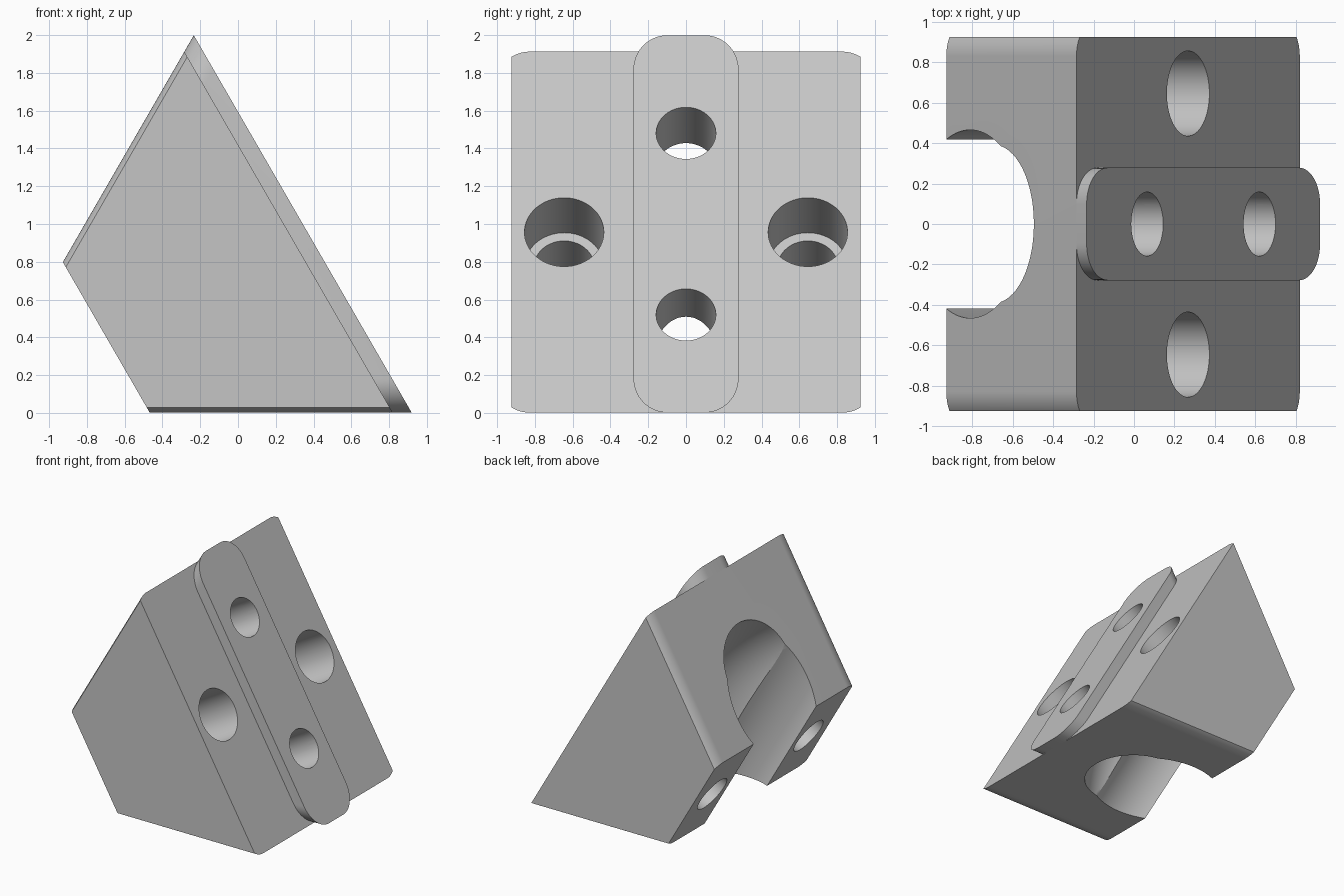
import bpy, bmesh, math
from mathutils import Vector, Matrix

cube = bpy.data.objects.get("Cube")
if cube:
    bpy.data.objects.remove(cube, do_unlink=True)

# Working axes: N is the outward normal of the sloping face, T runs down the slope
N = Vector((math.cos(math.pi / 6), 0, 0.5))
T = Vector((0.5, 0, -math.cos(math.pi / 6)))
MID = -0.695          # block is symmetric about this position on T
BACK, FACE, RIB = -0.404, 0.71, 0.797
FILLET = 0.18

grey = bpy.data.materials.new("light_grey")
grey.use_nodes = True
colour = (0.56, 0.56, 0.56, 1)
grey.diffuse_color = colour
grey.node_tree.nodes["Principled BSDF"].inputs["Base Color"].default_value = colour


def place(n, t, y=0):
    return N * n + T * t + Vector((0, y, 0))


def make_object(name, bm):
    bmesh.ops.recalc_face_normals(bm, faces=bm.faces)
    mesh = bpy.data.meshes.new(name)
    bm.to_mesh(mesh)
    bm.free()
    mesh.materials.append(grey)
    obj = bpy.data.objects.new(name, mesh)
    bpy.context.collection.objects.link(obj)
    return obj


def wedge(name, low, high, half_width, flat):
    """Trapezoid lofted across y, its end faces rounded off towards the sides."""
    sweep = math.asin(min(1, (half_width - flat) / FILLET))
    right = [(flat + FILLET * math.sin(sweep * i / 14),
              FILLET * (1 - math.cos(sweep * i / 14))) for i in range(15)]
    stations = [(-y, f) for y, f in reversed(right)] + right
    bm = bmesh.new()
    rings = []
    for y, inset in stations:
        ring = []
        for n, side in ((low, -1), (high, -1), (high, 1), (low, 1)):
            half = 0.46 + (n - BACK) * math.tan(math.pi / 6) - inset / N.x
            ring.append(bm.verts.new(place(n, MID + side * half, y)))
        rings.append(ring)
    for a, b in zip(rings, rings[1:]):
        for i in range(4):
            j = (i + 1) % 4
            bm.faces.new((a[i], a[j], b[j], b[i]))
    bm.faces.new(rings[0])
    bm.faces.new(rings[-1])
    return make_object(name, bm)


def rod(name, start, end, radius, segments=64):
    axis = end - start
    turn = axis.to_track_quat('Z', 'Y').to_matrix().to_4x4()
    bm = bmesh.new()
    bmesh.ops.create_cone(bm, cap_ends=True, segments=segments, radius1=radius,
                          radius2=radius, depth=axis.length,
                          matrix=Matrix.Translation((start + end) / 2) @ turn)
    return make_object(name, bm)


def cut(obj, cutter):
    cutter.hide_render = True
    mod = obj.modifiers.new("cut", 'BOOLEAN')
    mod.operation = 'DIFFERENCE'
    mod.solver = 'EXACT'
    mod.object = cutter
    bpy.context.view_layer.objects.active = obj
    bpy.ops.object.modifier_apply(modifier=mod.name)
    bpy.data.objects.remove(cutter, do_unlink=True)


# Main block and the raised locating rib
block = wedge("block", BACK, FACE, 0.923, 0.828)
rib = wedge("locating_rib", FACE, RIB, 0.278, 0.098)

# Open channel along the back, with a curved relief behind it
cut(block, rod("channel", place(-0.2, MID - 2), place(-0.2, MID + 2), 0.465, 96))
bpy.ops.mesh.primitive_torus_add(
    major_radius=1.76, minor_radius=0.39, major_segments=160, minor_segments=64,
    location=place(-1.61, MID), rotation=(math.pi / 2, 0, 0))
cut(block, bpy.context.object)

# Counterbored mounting holes on both sides
for y in (-0.645, 0.645):
    cut(block, rod("counterbore", place(FACE - 0.37, MID, y), place(1, MID, y), 0.21))
    cut(block, rod("bolt_hole", place(-1, MID, y), place(0.5, MID, y), 0.16))

# Pair of holes through the rib into the channel
for side in (-1, 1):
    for part in (block, rib):
        t = MID + side * 0.555
        cut(part, rod("rib_hole", place(0, t), place(1, t), 0.158))

# Smooth curved walls, sharp edges kept
for part in (block, rib):
    bpy.ops.object.select_all(action='DESELECT')
    part.select_set(True)
    bpy.context.view_layer.objects.active = part
    bpy.ops.object.shade_smooth_by_angle(angle=math.radians(25))
